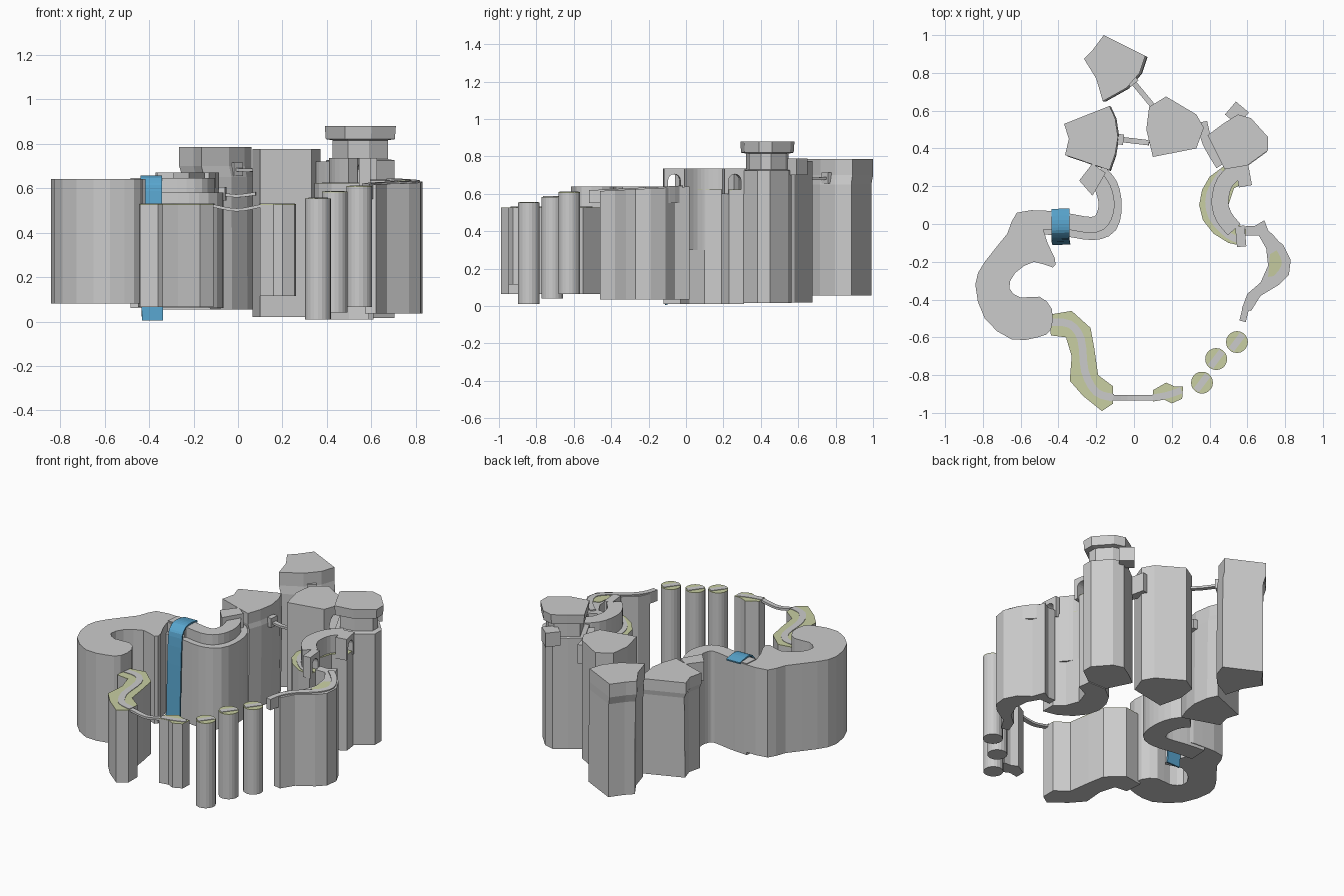
import bpy, bmesh, math
from mathutils import Vector

if "Cube" in bpy.data.objects:
    bpy.data.objects.remove(bpy.data.objects["Cube"])


def material(name, rgb):
    m = bpy.data.materials.new(name)
    m.diffuse_color = (*rgb, 1)
    m.use_nodes = True
    m.node_tree.nodes["Principled BSDF"].inputs["Base Color"].default_value = m.diffuse_color
    return m


GREEN = material("grass", (0.58, 0.62, 0.36))
BLUE = material("water", (0.10, 0.38, 0.62))


def finish(name, bm, mat=None):
    bmesh.ops.recalc_face_normals(bm, faces=bm.faces)
    me = bpy.data.meshes.new(name)
    bm.to_mesh(me)
    bm.free()
    ob = bpy.data.objects.new(name, me)
    bpy.context.collection.objects.link(ob)
    if mat:
        me.materials.append(mat)
    return ob


def spline(pts, n=3, closed=False):
    """Catmull-Rom resampling of a short point list"""
    P = [Vector(p) for p in pts]
    k, out = len(P), []
    for i in range(k if closed else k - 1):
        q = [P[j % k] if closed else P[min(max(j, 0), k - 1)] for j in range(i - 1, i + 3)]
        for s in range(n):
            t = s / n
            out.append(0.5 * (2 * q[1] + (q[2] - q[0]) * t
                       + (2 * q[0] - 5 * q[1] + 4 * q[2] - q[3]) * t * t
                       + (3 * q[1] - q[0] - 3 * q[2] + q[3]) * t ** 3))
    if not closed:
        out.append(P[-1])
    return out


def loft(name, outline, sections, mat=None, tilt=None):
    """Closed outline through (z, scale, dx, dy) levels; tilt adds height to the top level"""
    pts = [Vector(p) for p in outline]
    c = Vector(((min(p.x for p in pts) + max(p.x for p in pts)) / 2,
                (min(p.y for p in pts) + max(p.y for p in pts)) / 2))
    bm, rings = bmesh.new(), []
    for k, (z, s, dx, dy) in enumerate(sections):
        ring = []
        for p in pts:
            q = c + (p - c) * s
            h = tilt(q.x, q.y) if tilt and k == len(sections) - 1 else 0
            ring.append(bm.verts.new((q.x + dx, q.y + dy, z + h)))
        rings.append(ring)
    for a, b in zip(rings, rings[1:]):
        for i in range(len(a)):
            j = (i + 1) % len(a)
            bm.faces.new((a[i], a[j], b[j], b[i]))
    caps = [bm.faces.new(rings[0]), bm.faces.new(rings[-1])]
    bmesh.ops.triangulate(bm, faces=caps)
    return finish(name, bm, mat)


def prism(name, outline, z0, z1, mat=None, tilt=None):
    return loft(name, outline, [(z0, 1, 0, 0), (z1, 1, 0, 0)], mat, tilt)


def ribbon(name, pts, w, z0, z1, mat=None, tilt=None, n=3):
    P, left, right = spline(pts, n), [], []
    for i, p in enumerate(P):
        d = (P[min(i + 1, len(P) - 1)] - P[max(i - 1, 0)]).normalized()
        o = Vector((-d.y, d.x)) * w / 2
        left.append(p + o)
        right.append(p - o)
    return prism(name, left + right[::-1], z0, z1, mat, tilt)


def turf(name, outline, z, path, w=0.035):
    """Grass top with a grey path on it"""
    prism(name + "_grass", outline, z - 0.002, z + 0.003, GREEN)
    ribbon(name + "_path", path, w, z, z + 0.006)


def circle(x, y, r, n=20):
    return [(x + r * math.cos(2 * math.pi * i / n), y + r * math.sin(2 * math.pi * i / n)) for i in range(n)]


def rect(x, y, w, d, ang):
    c, s = math.cos(ang), math.sin(ang)
    return [(x + u * w / 2 * c - v * d / 2 * s, y + u * w / 2 * s + v * d / 2 * c)
            for u, v in ((-1, -1), (1, -1), (1, 1), (-1, 1))]


def sweep(name, pts, width, thick, mat=None):
    """Flat strip along 3D points, used for sagging bridges and the waterfall"""
    P, bm, rings = spline(pts, 4), bmesh.new(), []
    for i, p in enumerate(P):
        d = (P[min(i + 1, len(P) - 1)] - P[max(i - 1, 0)]).normalized()
        flat = P[-1] - P[0]
        side = Vector((-flat.y, flat.x, 0)).normalized()
        up = d.cross(side)
        rings.append([bm.verts.new(p + side * a * width / 2 + up * b * thick / 2)
                      for a, b in ((-1, -1), (1, -1), (1, 1), (-1, 1))])
    for a, b in zip(rings, rings[1:]):
        for i in range(4):
            bm.faces.new((a[i], a[(i + 1) % 4], b[(i + 1) % 4], b[i]))
    bm.faces.new(rings[0])
    bm.faces.new(rings[-1])
    return finish(name, bm, mat)


def arch(name, a, b, z0, z1, depth):
    """Small gateway between two ground points"""
    a, b = Vector(a), Vector(b)
    u = (b - a)
    L = u.length
    u.normalize()
    r, zs = L * 0.3, z1 - 0.03 - L * 0.3
    prof = [(0, z0), (0, z1), (L, z1), (L, z0), (L / 2 + r, z0)]
    prof += [(L / 2 + r * math.cos(t * math.pi / 8), zs + r * math.sin(t * math.pi / 8)) for t in range(9)]
    prof.append((L / 2 - r, z0))
    bm = bmesh.new()
    off = Vector((-u.y, u.x)) * depth / 2
    f = bm.faces.new([bm.verts.new((*(a + u * s - off), z)) for s, z in prof])
    ext = bmesh.ops.extrude_face_region(bm, geom=[f])
    bmesh.ops.translate(bm, vec=(off.x * 2, off.y * 2, 0),
                        verts=[v for v in ext["geom"] if isinstance(v, bmesh.types.BMVert)])
    finish(name, bm)


# stepping pillars
for i, (x, y, z0) in enumerate([(0.36, -0.84, 0.01), (0.435, -0.715, 0.04), (0.545, -0.625, 0.065)]):
    c = circle(x, y, 0.058)
    prism(f"pillar_{i}", c, z0, z0 + 0.54)
    turf(f"pillar_{i}", c, z0 + 0.541, [(x - 0.03, y - 0.04), (x + 0.03, y + 0.04)])

# small front rock
islet = [(0.1, -0.94), (0.16, -0.93), (0.2, -0.95), (0.255, -0.925), (0.26, -0.86), (0.215, -0.86), (0.17, -0.84), (0.1, -0.88)]
prism("front_islet", islet, 0.115, 0.525)
turf("front_islet", islet, 0.525, [(0.1, -0.92), (0.18, -0.905), (0.25, -0.88)])

# winding front island
isle = [(-0.45, -0.48), (-0.33, -0.46), (-0.23, -0.55), (-0.21, -0.66), (-0.19, -0.8), (-0.11, -0.86), (-0.11, -0.95),
        (-0.17, -0.99), (-0.27, -0.91), (-0.34, -0.83), (-0.33, -0.7), (-0.36, -0.6), (-0.44, -0.59)]
prism("winding_island", isle, 0.065, 0.525)
turf("winding_island", isle, 0.525, [(-0.44, -0.52), (-0.34, -0.53), (-0.28, -0.61), (-0.26, -0.78), (-0.2, -0.89), (-0.11, -0.92)], 0.04)

# big curved plateau on the left
plateau = [(-0.62, 0.06), (-0.46, 0.07), (-0.35, 0.05), (-0.35, -0.04), (-0.48, -0.03), (-0.42, -0.18), (-0.43, -0.23),
           (-0.53, -0.2), (-0.63, -0.26), (-0.66, -0.34), (-0.6, -0.39), (-0.5, -0.385), (-0.435, -0.45), (-0.44, -0.56),
           (-0.51, -0.6), (-0.65, -0.61), (-0.79, -0.5), (-0.84, -0.32), (-0.79, -0.2), (-0.67, -0.05)]
prism("left_plateau", spline(plateau, 2, True), 0.08, 0.64)

# hooked ridge with lower outer ledge
hook = [(-0.48, 0.0), (-0.36, -0.01), (-0.22, -0.03), (-0.14, 0.0), (-0.12, 0.1), (-0.14, 0.2), (-0.2, 0.27)]
ribbon("hook_ledge", hook, 0.11, 0.06, 0.525 + 0.055)
inner = [(-0.48, 0.025), (-0.36, 0.015), (-0.23, -0.005), (-0.17, 0.02), (-0.145, 0.1), (-0.165, 0.19), (-0.21, 0.25)]
ribbon("hook_ridge", inner, 0.085, 0.06, 0.645)
prism("hook_gate", [(-0.29, 0.23), (-0.22, 0.32), (-0.15, 0.27), (-0.22, 0.15)], 0.55, 0.67)

# waterfall draped over the ridge
sweep("waterfall", [(-0.39, 0.08, 0.64), (-0.39, 0.0, 0.652), (-0.39, -0.055, 0.63), (-0.39, -0.08, 0.53),
                    (-0.385, -0.105, 0.005)], 0.095, 0.01, BLUE)

# fan-shaped back rocks, with undercut rims
rock_a = [(-0.37, 0.53), (-0.13, 0.625), (-0.1, 0.56), (-0.085, 0.46), (-0.1, 0.37), (-0.13, 0.285), (-0.365, 0.365), (-0.345, 0.45)]
loft("back_rock_left", rock_a, [(0.055, 0.97, 0.01, -0.01), (0.57, 0.98, 0.01, 0), (0.6, 1, 0, 0), (0.67, 1, 0, 0)])
rock_b = [(-0.265, 0.875), (-0.22, 0.92), (-0.16, 1.0), (0.06, 0.89), (0.03, 0.8), (-0.04, 0.72), (-0.165, 0.65), (-0.2, 0.77)]
loft("back_rock_far", rock_b, [(0.055, 0.98, 0.015, -0.005), (0.65, 0.98, 0.012, -0.005), (0.7, 1, 0, 0), (0.785, 1, 0, 0)])
rock_c = [(0.17, 0.675), (0.33, 0.58), (0.37, 0.51), (0.33, 0.4), (0.1, 0.355), (0.065, 0.5), (0.08, 0.62)]
prism("back_rock_middle", rock_c, 0.02, 0.775)
rock_d = [(0.39, 0.47), (0.47, 0.53), (0.55, 0.58), (0.62, 0.56), (0.71, 0.46), (0.71, 0.39), (0.6, 0.31), (0.48, 0.29)]
loft("back_rock_right", rock_d, [(0.015, 0.96, 0, -0.01), (0.725, 0.96, 0, -0.01), (0.73, 0.78, 0, 0), (0.815, 0.78, 0, 0),
                                 (0.82, 0.97, 0, 0), (0.88, 1, 0, 0)])
prism("back_box", rect(0.545, 0.585, 0.09, 0.09, math.radians(50)), 0.7, 0.79)
ribbon("rock_link", [(0.36, 0.54), (0.39, 0.43), (0.46, 0.31)], 0.055, 0.6, 0.72)

# rope bridges, with end blocks
for name, a, b, z, w, sag in [("front_bridge", (-0.12, -0.92), (0.11, -0.92), 0.522, 0.03, 0.02),
                              ("left_bridge", (-0.09, 0.45), (0.08, 0.43), 0.575, 0.028, 0.01),
                              ("far_bridge", (-0.02, 0.77), (0.12, 0.6), 0.685, 0.028, 0.005)]:
    m = ((a[0] + b[0]) / 2, (a[1] + b[1]) / 2)
    sweep(name, [(*a, z), (*m, z - sag), (*b, z)], w, 0.014)
    if name != "front_bridge":
        ang = math.atan2(b[1] - a[1], b[0] - a[0])
        d = Vector((math.cos(ang), math.sin(ang)))
        p = Vector(a) + d * 0.02
        prism(name + "_block", rect(p.x, p.y, 0.03, 0.055, ang), z - 0.03, z + 0.03)

# crescent rock with grass ledge and raised inner wall
crescent = [(0.6, 0.31), (0.48, 0.31), (0.4, 0.25), (0.36, 0.18), (0.345, 0.1), (0.365, 0.02), (0.42, -0.05), (0.5, -0.1),
            (0.59, -0.12), (0.59, -0.03), (0.53, 0.02), (0.5, 0.1), (0.53, 0.19), (0.61, 0.23)]
prism("crescent_rock", crescent, 0.01, 0.62)
turf("crescent", crescent, 0.62, [(0.47, 0.28), (0.4, 0.16), (0.41, 0.04), (0.5, -0.06), (0.58, -0.09)])
ribbon("crescent_wall", [(0.55, 0.29), (0.48, 0.22), (0.455, 0.12), (0.475, 0.04), (0.53, -0.03)], 0.09, 0.3, 0.735)
arch("upper_gate", (0.59, 0.2), (0.57, 0.31), 0.6, 0.735, 0.07)
arch("lower_gate", (0.57, -0.12), (0.56, -0.01), 0.6, 0.735, 0.05)

# curved rock on the right, top sinking to the front
slope = lambda x, y: 0.05 * y
bend = [(0.59, -0.01), (0.64, -0.01), (0.69, 0.02), (0.72, -0.06), (0.79, -0.11), (0.83, -0.19), (0.82, -0.27), (0.77, -0.32),
        (0.67, -0.38), (0.62, -0.46), (0.57, -0.45), (0.6, -0.37), (0.67, -0.31), (0.71, -0.22), (0.7, -0.13), (0.66, -0.06), (0.59, -0.06)]
prism("right_rock", bend, 0.035, 0.638, None, slope)
prism("right_rock_grass", [(0.71, -0.28), (0.775, -0.27), (0.8, -0.2), (0.77, -0.13), (0.72, -0.16)], 0.60, 0.641, GREEN, slope)
ribbon("right_path", [(0.575, -0.515), (0.6, -0.43), (0.66, -0.355), (0.76, -0.28), (0.8, -0.2), (0.75, -0.1), (0.68, -0.03)],
       0.035, 0.55, 0.645, None, slope)
